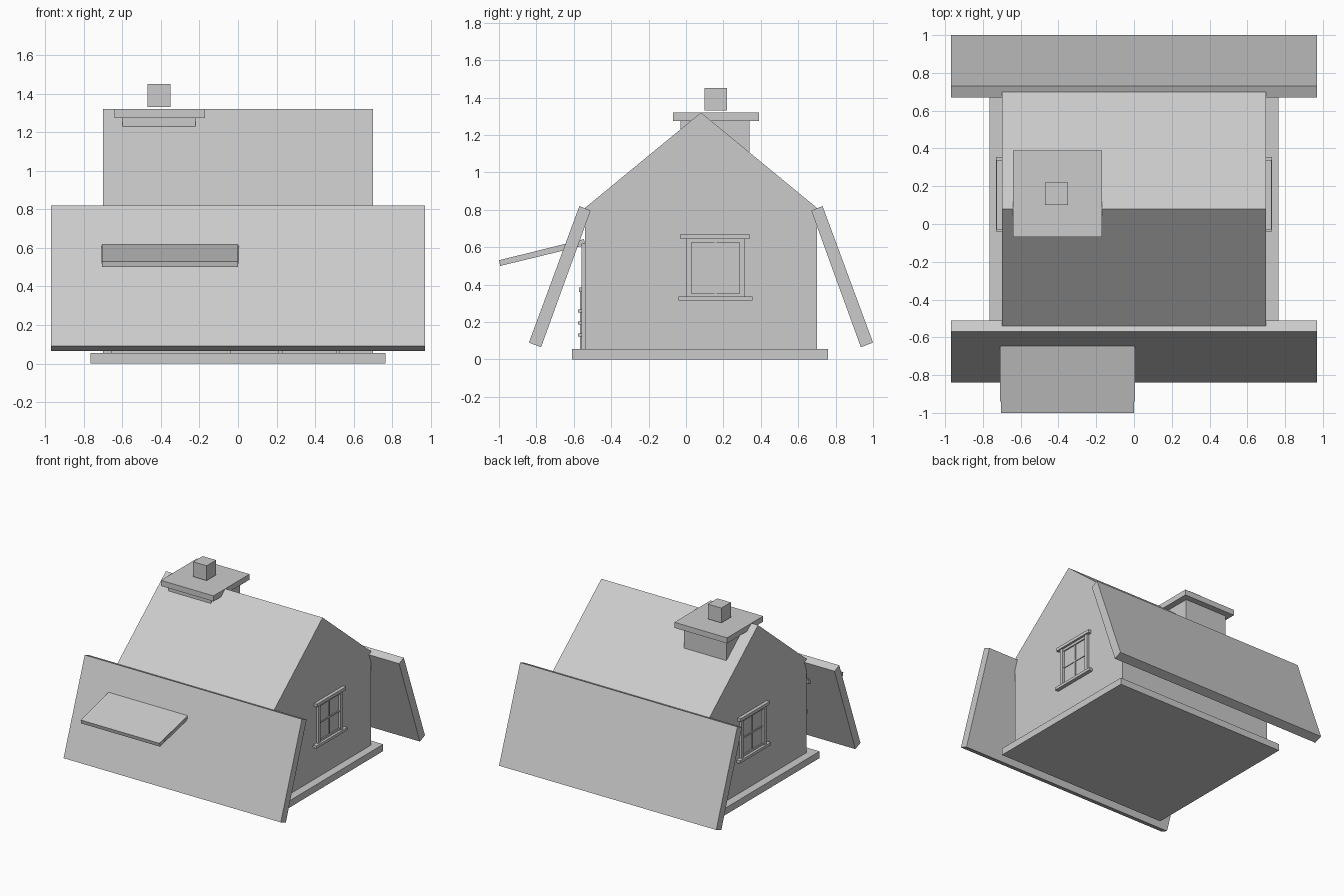
import bpy
import math

cube = bpy.data.objects.get("Cube")
if cube:
    bpy.data.objects.remove(cube, do_unlink=True)

grey = bpy.data.materials.new("plain grey")
grey.use_nodes = True
COLOUR = (0.6, 0.6, 0.6, 1)
grey.diffuse_color = COLOUR
grey.node_tree.nodes["Principled BSDF"].inputs["Base Color"].default_value = COLOUR


def prism(name, outline, x0, x1):
    """Extrude an outline of (y, z) points along x."""
    n = len(outline)
    verts = [(x, y, z) for x in (x0, x1) for y, z in outline]
    faces = [tuple(reversed(range(n))), tuple(range(n, 2 * n))]
    faces += [(i, (i + 1) % n, (i + 1) % n + n, i + n) for i in range(n)]
    mesh = bpy.data.meshes.new(name)
    mesh.from_pydata(verts, [], faces)
    mesh.materials.append(grey)
    obj = bpy.data.objects.new(name, mesh)
    bpy.context.collection.objects.link(obj)
    return obj


def box(name, xs, ys, zs):
    y0, y1 = ys
    z0, z1 = zs
    return prism(name, [(y0, z0), (y1, z0), (y1, z1), (y0, z1)], *sorted(xs))


# House body and foundation
RIDGE_Y = 0.08
box("foundation", (-0.765, 0.765), (-0.61, 0.76), (0, 0.055))
prism("house_body", [(-0.54, 0.05), (0.70, 0.05), (0.70, 0.81),
                     (RIDGE_Y, 1.32), (-0.54, 0.81)], -0.70, 0.70)

# Leaning roof panels, mirrored about the ridge
back = [(0.67, 0.795), (0.935, 0.065), (1.0, 0.09), (0.73, 0.82)]
prism("back_roof_panel", back, -0.97, 0.97)
front = [(2 * RIDGE_Y - y, z) for y, z in reversed(back)]
prism("front_roof_panel", front, -0.97, 0.97)

# Chimney
box("chimney_stack", (-0.60, -0.22), (-0.03, 0.34), (1.0, 1.28))
box("chimney_cap", (-0.64, -0.17), (-0.07, 0.39), (1.275, 1.32))
box("chimney_pot", (-0.47, -0.35), (0.10, 0.22), (1.33, 1.45))

# Side windows
for side, s in (("left", 1), ("right", -1)):
    def part(name, depth, ys, zs):
        box(f"{side}_window_{name}", (s * 0.69, s * depth), ys, zs)
    part("header", 0.727, (-0.03, 0.34), (0.645, 0.67))
    part("sill", 0.73, (-0.04, 0.355), (0.315, 0.337))
    part("front_post", 0.718, (0.0, 0.03), (0.337, 0.645))
    part("back_post", 0.718, (0.285, 0.315), (0.337, 0.645))
    part("top_rail", 0.71, (0.03, 0.285), (0.625, 0.645))
    part("bottom_rail", 0.71, (0.03, 0.285), (0.337, 0.352))
    part("upright_bar", 0.706, (0.152, 0.163), (0.352, 0.625))
    part("cross_bar", 0.706, (0.03, 0.285), (0.482, 0.493))

# Awning with thin side rails
prism("awning", [(-0.993, 0.50), (-0.54, 0.61), (-0.545, 0.643), (-1.0, 0.53)],
      -0.705, 0.0)
for name, x in (("right", -0.705), ("left", 0.0)):
    prism(f"awning_{name}_rail", [(-0.94, 0.52), (-0.545, 0.615),
                                  (-0.545, 0.635), (-0.94, 0.54)],
          x - 0.004, x + 0.004)

# Door behind the front panel
box("door", (0.23, 0.51), (-0.55, -0.53), (0.055, 0.60))
for name, x in (("right", 0.21), ("left", 0.51)):
    box(f"door_{name}_jamb", (x, x + 0.02), (-0.558, -0.53), (0.055, 0.62))
box("door_lintel", (0.21, 0.53), (-0.558, -0.53), (0.60, 0.62))

# Counter with slats beneath the awning
box("counter_front", (-0.66, -0.04), (-0.567, -0.53), (0.055, 0.36))
box("counter_top", (-0.69, -0.01), (-0.572, -0.53), (0.36, 0.385))
for i in range(3):
    z = 0.13 + i * 0.065
    box(f"counter_slat_{i + 1}", (-0.67, -0.03), (-0.578, -0.53), (z - 0.008, z + 0.008))
